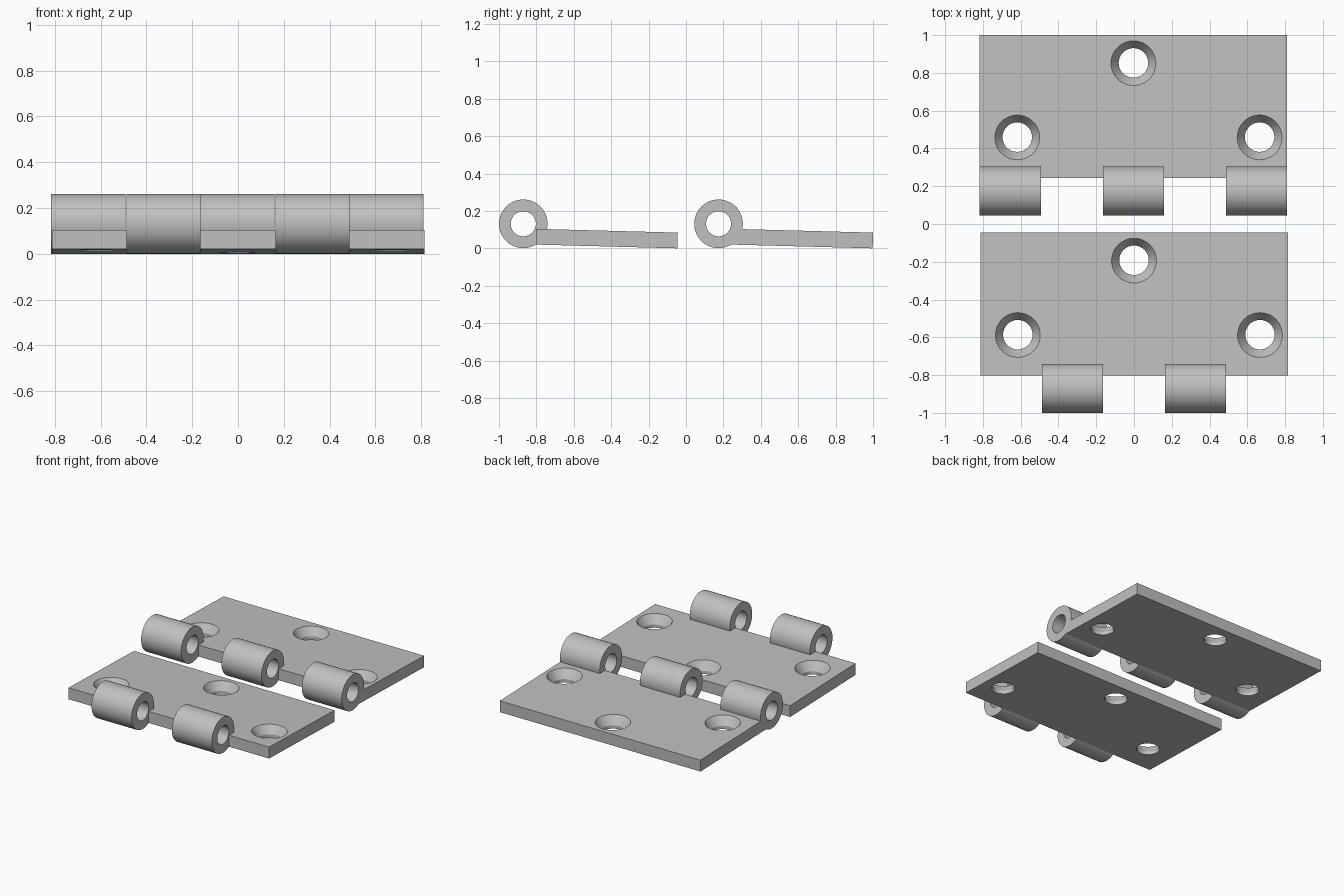
import bpy, bmesh, math
from mathutils import Matrix

if "Cube" in bpy.data.objects:
    bpy.data.objects.remove(bpy.data.objects["Cube"])

steel = bpy.data.materials.new("steel_grey")
steel.diffuse_color = (0.53, 0.53, 0.53, 1)
steel.use_nodes = True
steel.node_tree.nodes["Principled BSDF"].inputs["Base Color"].default_value = steel.diffuse_color


def make_object(name, bm):
    bmesh.ops.recalc_face_normals(bm, faces=bm.faces)
    me = bpy.data.meshes.new(name)
    bm.to_mesh(me)
    bm.free()
    me.materials.append(steel)
    ob = bpy.data.objects.new(name, me)
    bpy.context.collection.objects.link(ob)
    return ob


def x_cylinder(name, x0, x1, y, z, r):
    bm = bmesh.new()
    m = Matrix.Translation(((x0 + x1) / 2, y, z)) @ Matrix.Rotation(math.pi / 2, 4, 'Y')
    bmesh.ops.create_cone(bm, cap_ends=True, segments=64, radius1=r, radius2=r,
                          depth=x1 - x0, matrix=m)
    return make_object(name, bm)


def prism(name, x0, x1, profile):
    """Extrude a (y, z) profile along x."""
    bm = bmesh.new()
    f = bm.faces.new([bm.verts.new((x0, y, z)) for y, z in profile])
    ext = bmesh.ops.extrude_face_region(bm, geom=[f])["geom"]
    bmesh.ops.translate(bm, vec=(x1 - x0, 0, 0),
                        verts=[v for v in ext if isinstance(v, bmesh.types.BMVert)])
    return make_object(name, bm)


def screw_cutter(x, y, base):
    """Revolved cutter: straight hole with a conical countersink above it."""
    rings = [(0.078, -0.05), (0.078, 0.025), (0.12, 0.086), (0.12, 0.2)]
    n = 48
    bm = bmesh.new()
    loops = [[bm.verts.new((x + r * math.cos(2 * math.pi * i / n),
                            y + r * math.sin(2 * math.pi * i / n), base + z))
              for i in range(n)] for r, z in rings]
    for a, b in zip(loops, loops[1:]):
        for i in range(n):
            j = (i + 1) % n
            bm.faces.new((a[i], a[j], b[j], b[i]))
    bm.faces.new(loops[0])
    bm.faces.new(loops[-1])
    return make_object("screw_cutter", bm)


def boolean(target, tool, operation):
    bpy.context.view_layer.objects.active = target
    mod = target.modifiers.new("cut", 'BOOLEAN')
    mod.object = tool
    mod.operation = operation
    mod.solver = 'EXACT'
    bpy.ops.object.modifier_apply(modifier=mod.name)
    bpy.data.objects.remove(tool, do_unlink=True)


def hinge_leaf(name, x0, x1, y0, y1, pin_y, knuckles, holes):
    # slightly sloping plate
    leaf = prism(name, x0, x1, [(y0, 0.02), (y1, 0.0), (y1 + 0.002, 0.084), (y0, 0.104)])
    # rolled knuckles, then the pin bore through all of them
    for a, b in knuckles:
        boolean(leaf, x_cylinder("knuckle", a, b, pin_y, 0.131, 0.13), 'UNION')
    boolean(leaf, x_cylinder("pin_bore", -1, 1, pin_y, 0.131, 0.067), 'DIFFERENCE')
    # countersunk screw holes
    for x, y in holes:
        base = 0.02 * (y1 - y) / (y1 - y0)
        boolean(leaf, screw_cutter(x, y, base), 'DIFFERENCE')
    bpy.ops.object.select_all(action='DESELECT')
    leaf.select_set(True)
    bpy.context.view_layer.objects.active = leaf
    bpy.ops.object.shade_smooth_by_angle(angle=math.radians(25))


hinge_leaf("rear_hinge_leaf", -0.817, 0.81, 0.243, 0.998, 0.174,
           [(-0.817, -0.492), (-0.165, 0.16), (0.487, 0.81)],
           [(-0.003, 0.853), (-0.618, 0.46), (0.665, 0.46)])
hinge_leaf("front_hinge_leaf", -0.813, 0.814, -0.803, -0.046, -0.87,
           [(-0.488, -0.163), (0.163, 0.488)],
           [(0.0, -0.192), (-0.615, -0.586), (0.667, -0.586)])
